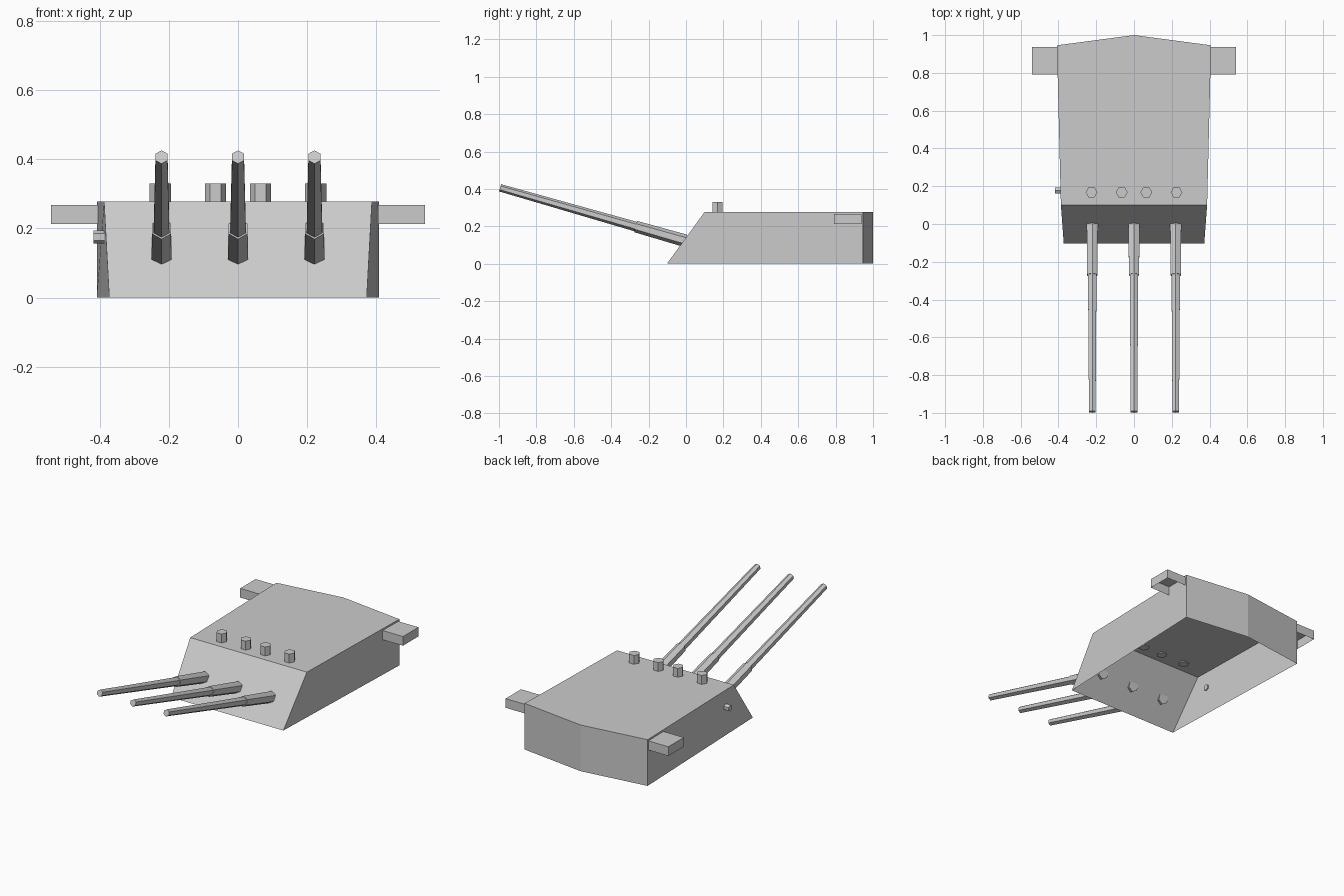
import bpy, bmesh, math
from mathutils import Vector, Matrix

if "Cube" in bpy.data.objects:
    bpy.data.objects.remove(bpy.data.objects["Cube"])


def make(name, bm):
    bmesh.ops.recalc_face_normals(bm, faces=bm.faces[:])
    mesh = bpy.data.meshes.new(name)
    bm.to_mesh(mesh)
    bm.free()
    obj = bpy.data.objects.new(name, mesh)
    bpy.context.collection.objects.link(obj)
    return obj


def hex_turned(name, start, end, profile, spin=0.0):
    """Six-sided turned part along start->end; profile = (fraction, radius)."""
    start, end = Vector(start), Vector(end)
    axis = (end - start).normalized()
    side = Vector((1, 0, 0)) if abs(axis.x) < 0.9 else Vector((0, 1, 0))
    up = axis.cross(side)
    bm = bmesh.new()
    rings = []
    for t, r in profile:
        c = start.lerp(end, t)
        angles = [spin + i * math.pi / 3 for i in range(6)]
        rings.append([bm.verts.new(c + r * (side * math.cos(a) + up * math.sin(a)))
                      for a in angles])
    for a, b in zip(rings, rings[1:]):
        for i in range(6):
            j = (i + 1) % 6
            bm.faces.new((a[i], a[j], b[j], b[i]))
    bm.faces.new(rings[0][::-1])
    bm.faces.new(rings[-1])
    return make(name, bm)


# Turret shell: sloped front, tapered sides, pointed rear, open underneath
H = 0.277
bottom = [(-0.372, -0.102), (0.372, -0.102), (0.408, 0.946), (0, 1.0), (-0.408, 0.946)]
top = [(-0.387, 0.1), (0.387, 0.1), (0.408, 0.946), (0, 1.0), (-0.408, 0.946)]
bm = bmesh.new()
lo = [bm.verts.new((x, y, 0)) for x, y in bottom]
hi = [bm.verts.new((x, y, H)) for x, y in top]
for i in range(5):
    j = (i + 1) % 5
    bm.faces.new((lo[i], lo[j], hi[j], hi[i]))
bm.faces.new(hi)
make("turret_shell", bm)

# Rangefinder ears on both sides, open underneath and against the shell
for side, label in ((-1, "left"), (1, "right")):
    bm = bmesh.new()
    size, centre = (0.135, 0.146, 0.055), (side * 0.4725, 0.865, 0.2395)
    bmesh.ops.create_cube(bm, size=1, matrix=Matrix.Translation(centre)
                          @ Matrix.Diagonal((*size, 1)))
    bm.normal_update()
    hidden = [f for f in bm.faces if f.normal.z < -0.9 or f.normal.x * side < -0.9]
    bmesh.ops.delete(bm, geom=hidden, context='FACES')
    make("rangefinder_" + label, bm)

# Three raised gun barrels, each with a thicker sleeve at the root
barrel = [(0, 0.034), (0.268, 0.031), (0.268, 0.026), (1, 0.020)]
for n, x in enumerate((-0.221, 0, 0.221)):
    hex_turned(f"gun_barrel_{n + 1}", (x, -0.004, 0.123), (x, -0.994, 0.406),
               barrel, spin=math.pi / 6)

# Four roof periscopes
for n, x in enumerate((-0.225, -0.065, 0.065, 0.225)):
    hex_turned(f"periscope_{n + 1}", (x, 0.168, 0.272), (x, 0.168, 0.33),
               [(0, 0.031), (1, 0.031)])

# Small sight on the left wall
hex_turned("side_sight", (-0.38, 0.177, 0.175), (-0.418, 0.177, 0.175),
           [(0, 0.019), (1, 0.019)], spin=math.pi / 6)
